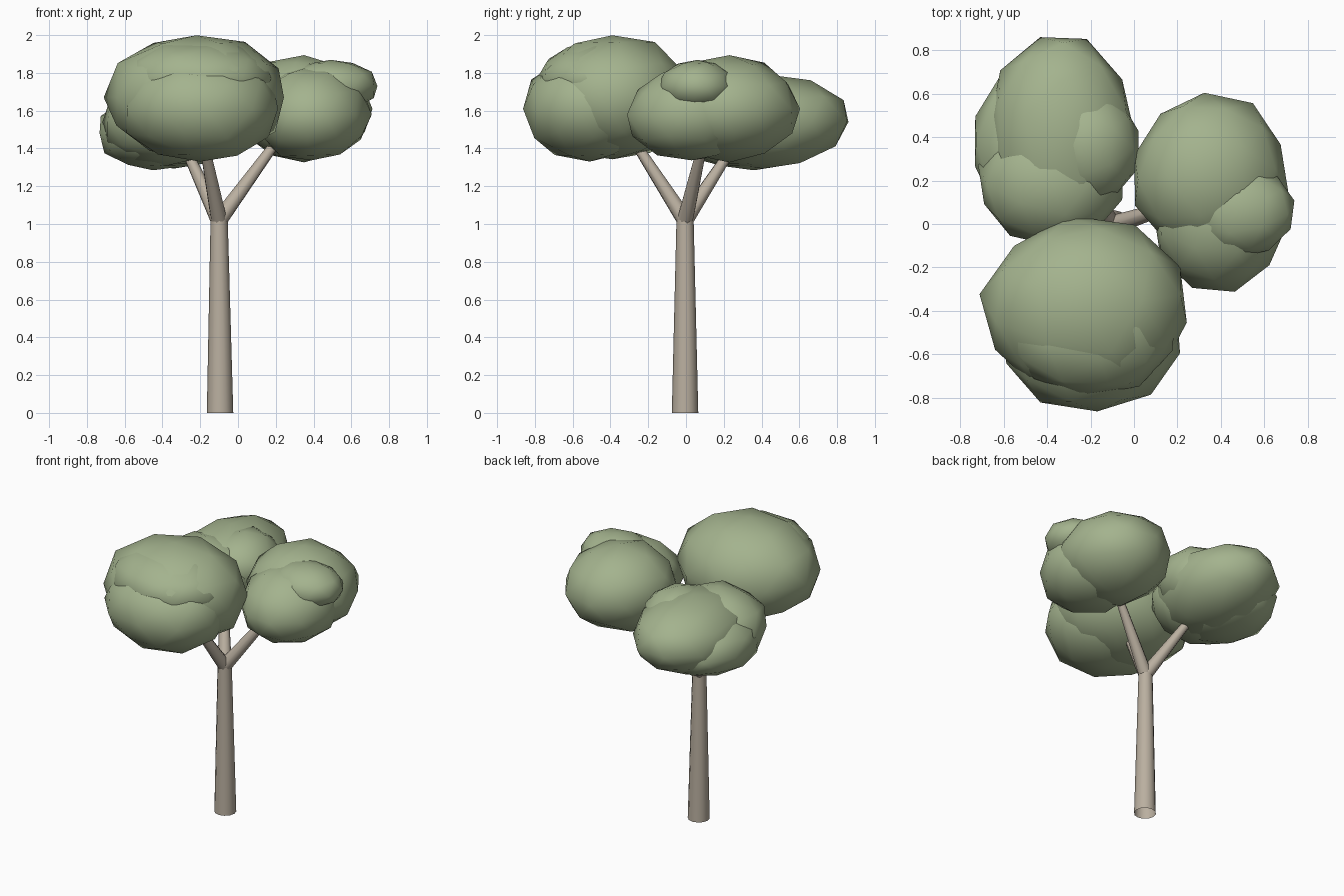
import bpy, bmesh, random
from mathutils import Vector, Matrix

random.seed(4)
if "Cube" in bpy.data.objects:
    bpy.data.objects.remove(bpy.data.objects["Cube"], do_unlink=True)


def make_material(name, rgb):
    mat = bpy.data.materials.new(name)
    mat.use_nodes = True
    mat.diffuse_color = (*rgb, 1)
    mat.node_tree.nodes["Principled BSDF"].inputs["Base Color"].default_value = (*rgb, 1)
    return mat


leaf_green = make_material("sage green", (0.37, 0.45, 0.27))
bark = make_material("pale bark", (0.49, 0.43, 0.35))


def add_object(name, bm, mat):
    mesh = bpy.data.meshes.new(name)
    for face in bm.faces:
        face.smooth = True
    bm.to_mesh(mesh)
    bm.free()
    mesh.materials.append(mat)
    obj = bpy.data.objects.new(name, mesh)
    bpy.context.collection.objects.link(obj)


def limb(name, start, end, r1, r2, sides):
    """Open tapered tube between two points."""
    start, end = Vector(start), Vector(end)
    axis = end - start
    turn = axis.to_track_quat("Z", "Y").to_matrix().to_4x4()
    bm = bmesh.new()
    bmesh.ops.create_cone(bm, cap_ends=False, segments=sides, radius1=r1, radius2=r2,
                          depth=axis.length,
                          matrix=Matrix.Translation((start + end) / 2) @ turn)
    add_object(name, bm, bark)


def crown(name, blobs):
    """Overlapping flattened low-poly blobs with slightly uneven vertices."""
    bm = bmesh.new()
    for centre, size in blobs:
        made = bmesh.ops.create_icosphere(bm, subdivisions=2, radius=1)["verts"]
        spin = Matrix.Rotation(random.uniform(0, 6), 3, "Z")
        for v in made:
            p = spin @ v.co * random.uniform(0.97, 1.04)
            v.co = Vector(c + s * q for c, s, q in zip(centre, size, p))
    add_object(name, bm, leaf_green)


# Trunk and the three branches
fork = (-0.1, -0.005, 1.02)
limb("trunk", (-0.095, -0.005, 0), (-0.1, -0.005, 1.04), 0.07, 0.045, 12)
limb("front_branch", fork, (-0.18, -0.27, 1.43), 0.045, 0.026, 8)
limb("left_branch", fork, (0.2, 0.09, 1.43), 0.045, 0.026, 8)
limb("back_branch", fork, (-0.27, 0.23, 1.38), 0.045, 0.026, 8)

# Foliage
crown("front_crown", [
    ((-0.22, -0.39, 1.67), (0.48, 0.42, 0.335)),
    ((-0.2, -0.51, 1.61), (0.43, 0.36, 0.285)),
    ((-0.21, -0.47, 1.77), (0.41, 0.32, 0.20)),
])
crown("back_crown", [
    ((-0.34, 0.41, 1.54), (0.34, 0.46, 0.25)),
    ((-0.38, 0.19, 1.54), (0.34, 0.29, 0.23)),
    ((-0.45, 0.36, 1.48), (0.30, 0.37, 0.20)),
    ((-0.20, 0.36, 1.59), (0.23, 0.27, 0.20)),
])
crown("left_crown", [
    ((0.35, 0.23, 1.61), (0.36, 0.37, 0.28)),
    ((0.49, 0.06, 1.73), (0.25, 0.21, 0.14)),
    ((0.39, 0.03, 1.58), (0.31, 0.34, 0.25)),
])
